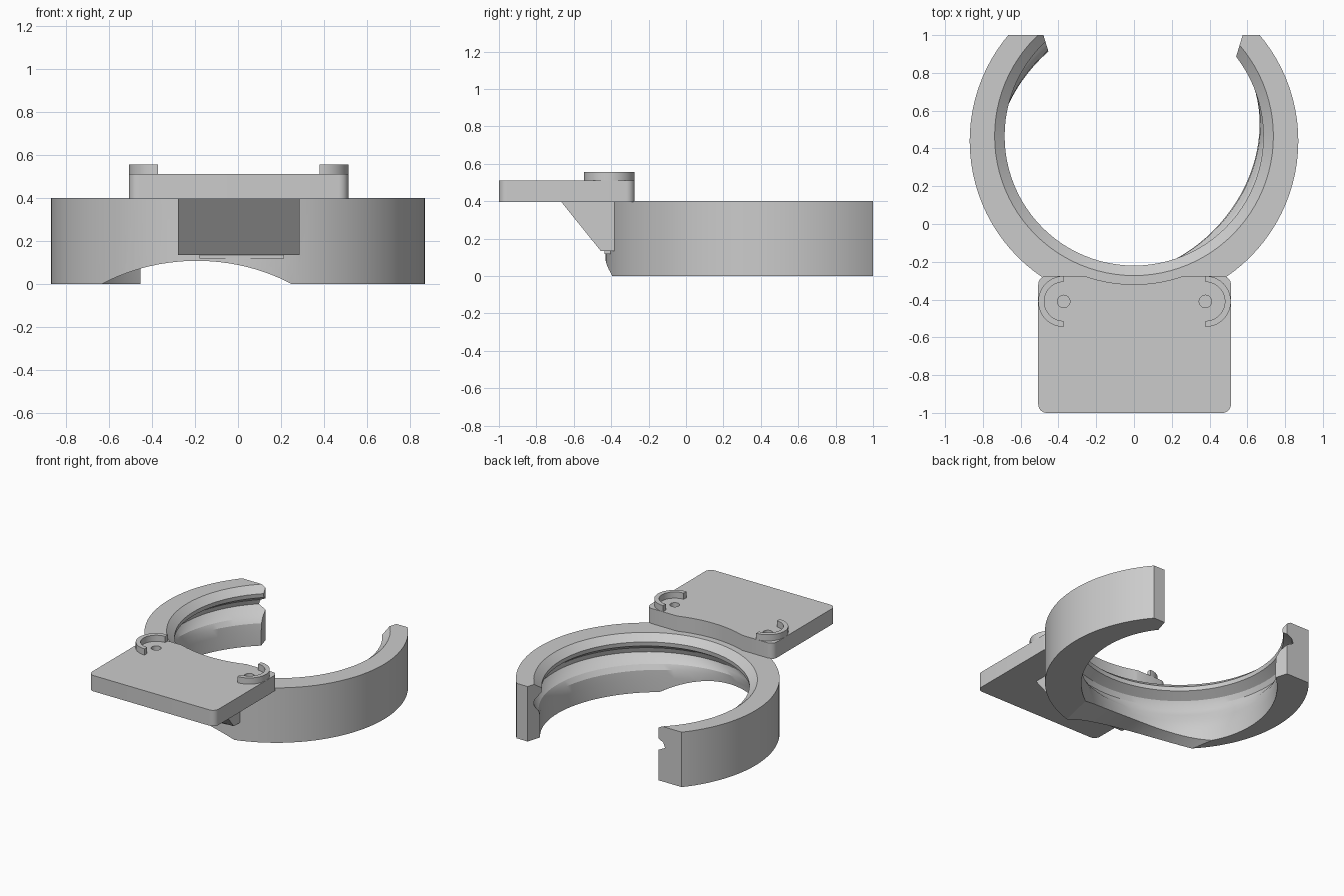
import bpy, bmesh, math
from mathutils import Vector

cube = bpy.data.objects.get("Cube")
if cube:
    bpy.data.objects.remove(cube, do_unlink=True)

grey = bpy.data.materials.new("plain grey")
grey.use_nodes = True
COLOUR = (0.6, 0.6, 0.6, 1)
grey.diffuse_color = COLOUR
grey.node_tree.nodes["Principled BSDF"].inputs["Base Color"].default_value = COLOUR

RING_Y, RING_R = 0.44, 0.87     # outer wall
LIP_Y = 0.465                   # axis of the top lip
STEPS = 96


def loft(name, rings):
    """Closed solid skinned through rings of equal point count."""
    bm = bmesh.new()
    loops = [[bm.verts.new(p) for p in ring] for ring in rings]
    n = len(loops[0])
    for low, high in zip(loops, loops[1:]):
        for i in range(n):
            j = (i + 1) % n
            bm.faces.new((low[i], low[j], high[j], high[i]))
    bm.faces.new(loops[0][::-1])
    bm.faces.new(loops[-1])
    bmesh.ops.recalc_face_normals(bm, faces=bm.faces[:])
    mesh = bpy.data.meshes.new(name)
    bm.to_mesh(mesh)
    bm.free()
    mesh.materials.append(grey)
    obj = bpy.data.objects.new(name, mesh)
    bpy.context.collection.objects.link(obj)
    return obj


def prism(name, outline, z0, z1):
    return loft(name, [[(x, y, z) for x, y in outline] for z in (z0, z1)])


def rect(x0, x1, y0, y1):
    return [(x0, y0), (x1, y0), (x1, y1), (x0, y1)]


def arc(cx, cy, r, start, end, steps):
    return [(cx + r * math.cos(a), cy + r * math.sin(a))
            for a in (math.radians(start + (end - start) * i / steps)
                      for i in range(steps + 1))]


def circle(cx, cy, r, steps=STEPS):
    return arc(cx, cy, r, 0, 360, steps)[:-1]


def boolean(obj, other, operation="DIFFERENCE"):
    """Apply a boolean and remove the second solid."""
    mod = obj.modifiers.new("boolean", "BOOLEAN")
    mod.operation = operation
    mod.solver = "EXACT"
    mod.object = other
    other.hide_render = True
    deps = bpy.context.evaluated_depsgraph_get()
    mesh = bpy.data.meshes.new_from_object(obj.evaluated_get(deps))
    obj.modifiers.clear()
    obj.data = mesh
    bpy.data.objects.remove(other, do_unlink=True)


# Ring body
ring = prism("clip_ring", circle(0, RING_Y, RING_R), 0, 0.4)

# Wedge bracket under the plate, with a small foot
side = [(-0.67, 0.4), (-0.455, 0.133), (-0.33, 0.133), (-0.33, 0.4)]
gusset = loft("gusset", [[(x, y, z) for y, z in side] for x in (-0.28, 0.285)])
boolean(ring, gusset, "UNION")
boolean(ring, prism("foot", rect(-0.18, 0.215, -0.435, -0.33), 0.118, 0.15), "UNION")

# Oval bore with an undercut groove and a bevelled lip:
# height, centre x, centre y, long radius, short radius
BORE = [
    (-0.03, -0.037, 0.42, 0.755, 0.645),
    (0.1, -0.037, 0.42, 0.755, 0.645),
    (0.16, -0.033, 0.425, 0.75, 0.65),
    (0.195, -0.025, 0.435, 0.745, 0.675),
    (0.22, -0.015, 0.445, 0.75, 0.72),
    (0.25, -0.01, 0.455, 0.755, 0.755),
    (0.285, -0.005, 0.46, 0.745, 0.745),
    (0.325, 0, LIP_Y, 0.688, 0.688),
    (0.355, 0, LIP_Y, 0.685, 0.685),
    (0.4, 0, LIP_Y, 0.738, 0.738),
    (0.42, 0, LIP_Y, 0.76, 0.76),
]
u = Vector((-1, -1)).normalized()
v = Vector((-u.y, u.x))
rings = []
for z, cx, cy, long_r, short_r in BORE:
    loop = []
    for px, py in circle(0, 0, 1):
        p = Vector((cx, cy)) + u * px * long_r + v * py * short_r
        loop.append((p.x, p.y, z))
    rings.append(loop)
boolean(ring, loft("bore", rings))

# Shallow arch through the lower front wall, rising inwards
ARCH_R = 0.833
arch = loft("arch", [[(x, y, z) for x, z in circle(-0.165, top - ARCH_R, ARCH_R, 128)]
                     for y, top in ((-0.6, 0.08), (0, 0.165))])
boolean(ring, arch)

# Mouth of the clip: flat back ends and a tapering gap
boolean(ring, prism("back_trim", rect(-1, 1, 1, 1.5), -0.1, 0.6))
mouth = [(-0.403, 0.75), (0.5, 0.75), (0.605, 1.1), (-0.51, 1.1)]
boolean(ring, prism("mouth", mouth, -0.1, 0.6))

# Mounting plate with rounded corners, hollowed to follow the ring
MID, X, FRONT, BACK, R = 0.003, 0.51, -1.0, -0.275, 0.045
corners = [(X - R, BACK - R, 0), (R - X, BACK - R, 90),
           (R - X, FRONT + R, 180), (X - R, FRONT + R, 270)]
outline = [p for cx, cy, a in corners for p in arc(MID + cx, cy, R, a, a + 90, 8)]
plate = prism("mounting_plate", outline, 0.395, 0.51)
boolean(plate, prism("hollow", circle(0, LIP_Y, 0.785), 0.3, 0.6))

parts = [ring, plate]
for sign, label in ((1, "left"), (-1, "right")):
    cx, cy = MID + sign * 0.375, -0.41
    # Blind screw hole
    boolean(plate, prism("hole", circle(cx, cy, 0.033, 32), 0.43, 0.6))
    # Raised half-round collar
    a = 0 if sign == 1 else 180
    collar = (arc(cx, cy, 0.135, a - 90, a + 90, 32)
              + arc(cx, cy, 0.103, a + 90, a - 90, 32))
    parts.append(prism(label + "_collar", collar, 0.505, 0.555))

# Smooth curved walls, keep hard edges
for obj in bpy.context.view_layer.objects:
    obj.select_set(obj in parts)
bpy.context.view_layer.objects.active = ring
bpy.ops.object.shade_smooth_by_angle(angle=math.radians(25))
